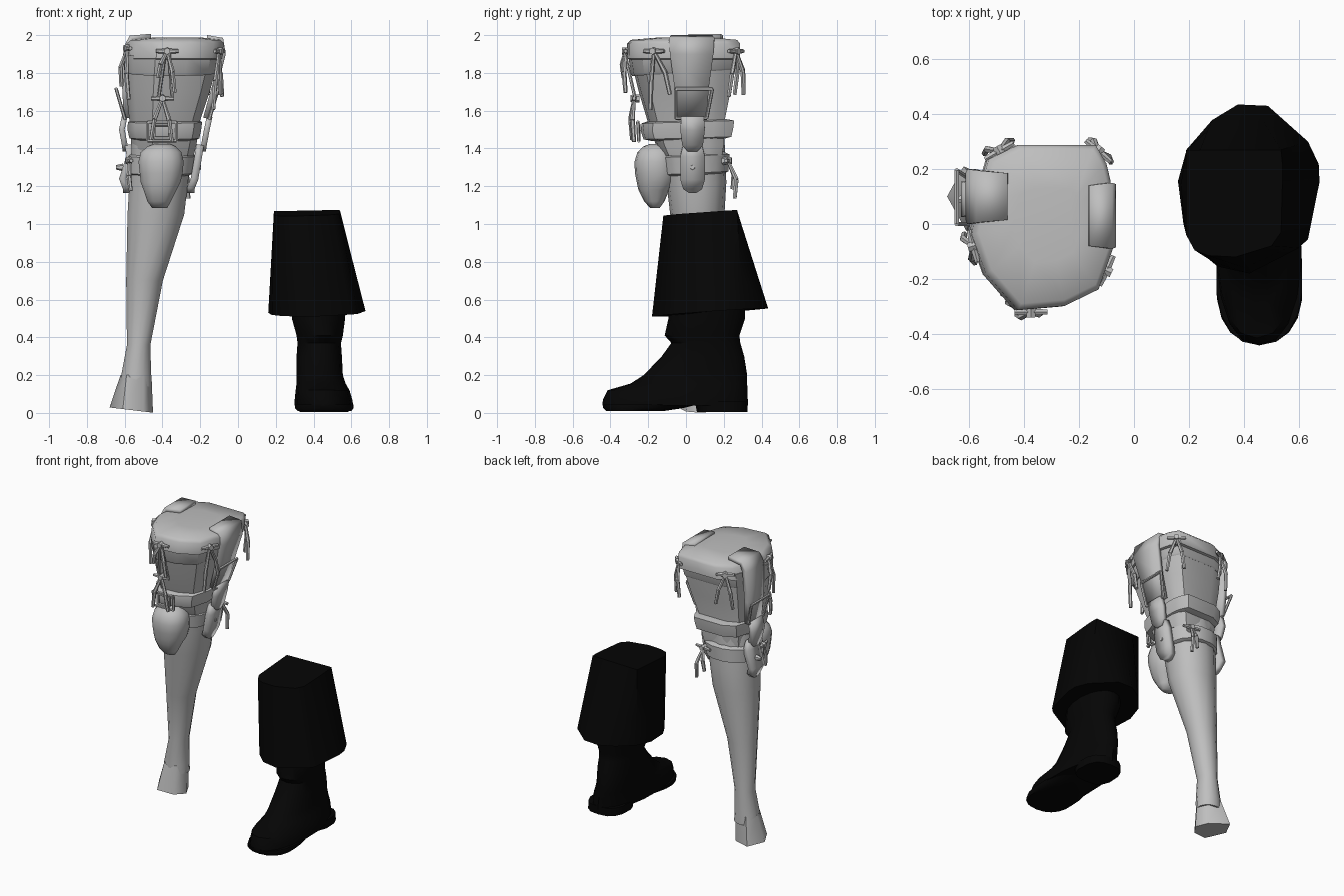
import bpy, bmesh, math
from mathutils import Vector

if "Cube" in bpy.data.objects:
    bpy.data.objects.remove(bpy.data.objects["Cube"])


def material(name, value):
    m = bpy.data.materials.new(name)
    m.use_nodes = True
    m.diffuse_color = (value, value, value, 1)
    m.node_tree.nodes["Principled BSDF"].inputs["Base Color"].default_value = (value, value, value, 1)
    return m


GREY = material("plain grey", 0.52)
BLACK = material("black leather", 0.0015)

# Rounded plan of the socket, scaled to each ring's width and depth
SOCKET = [(-.35, 1), (.75, 1), (.9, .78), (.96, .57), (1, -.24), (.79, -.75), (.31, -.95),
          (-.35, -1), (-.8, -.56), (-1, -.08), (-.92, .35), (-.76, .83)]


def finish(name, bm, mat, angle=40):
    bmesh.ops.recalc_face_normals(bm, faces=bm.faces)
    mesh = bpy.data.meshes.new(name)
    bm.to_mesh(mesh)
    bm.free()
    mesh.materials.append(mat)
    ob = bpy.data.objects.new(name, mesh)
    bpy.context.collection.objects.link(ob)
    bpy.ops.object.select_all(action='DESELECT')
    ob.select_set(True)
    bpy.context.view_layer.objects.active = ob
    bpy.ops.object.shade_smooth_by_angle(angle=math.radians(angle))
    return ob


def skin(name, rings, mat, angle=40):
    """Closed body through rings of points."""
    bm = bmesh.new()
    loops = [[bm.verts.new(p) for p in ring] for ring in rings]
    n = len(loops[0])
    for a, b in zip(loops, loops[1:]):
        for i in range(n):
            j = (i + 1) % n
            bm.faces.new((a[i], a[j], b[j], b[i]))
    bm.faces.new(loops[0])
    bm.faces.new(loops[-1])
    return finish(name, bm, mat, angle)


def oval(n, e):
    """Unit superellipse of n points; a higher e is squarer."""
    pts = []
    for i in range(n):
        a = 2 * math.pi * (i + 0.5) / n
        k = math.cos(math.pi / n) ** (2 / e)
        c, s = math.cos(a), math.sin(a)
        pts.append((math.copysign(abs(c) ** (2 / e), c) / k, math.copysign(abs(s) ** (2 / e), s) / k))
    return pts


def loft(name, rings, mat, n=16, slope=0, angle=40, plan=None, taper=0):
    """Rings are (z, x0, x1, y0, y1, squareness); slope tilts them along y, taper narrows the back."""
    out = []
    for z, x0, x1, y0, y1, e in rings:
        hx, hy = (x1 - x0) / 2, (y1 - y0) / 2
        out.append([((x0 + x1) / 2 + u * hx * (1 - taper * max(v, 0)), (y0 + y1) / 2 + v * hy,
                     z + slope * v * hy) for u, v in (plan or oval(n, e))])
    return skin(name, out, mat, angle)


def rods(name, segments, mat=GREY):
    """Thin tapered bars, each (start, end, start radius, end radius)."""
    bm = bmesh.new()
    for p, q, r0, r1 in segments:
        p, q = Vector(p), Vector(q)
        d = q - p
        rot = d.to_track_quat('Z', 'Y').to_matrix().to_4x4()
        rot.translation = (p + q) / 2
        bmesh.ops.create_cone(bm, cap_ends=True, segments=6, radius1=r0, radius2=r1,
                              depth=d.length, matrix=rot)
    return finish(name, bm, mat)


def strap(name, path, cy, thick=0.022):
    """Flat strap; path points are (x, z, half width along y)."""
    bm = bmesh.new()
    pairs = [(bm.verts.new((x, cy - w, z)), bm.verts.new((x, cy + w, z))) for x, z, w in path]
    for a, b in zip(pairs, pairs[1:]):
        bm.faces.new((a[0], a[1], b[1], b[0]))
    mod = finish(name, bm, GREY).modifiers.new("thickness", 'SOLIDIFY')
    mod.thickness = thick
    mod.offset = 0


def bow(name, p, angle, tails):
    """Toggle knot with hanging tails; each tail is (side, outward, drop)."""
    p = Vector(p)
    a = math.radians(angle)
    out = Vector((math.cos(a), math.sin(a), 0))
    side = Vector((-out.y, out.x, 0))
    segs = [(p - side * 0.06, p, 0.010, 0.015), (p, p + side * 0.06, 0.015, 0.010),
            (p - out * 0.03, p + out * 0.02, 0.022, 0.018)]
    for s, o, drop in tails:
        mid = p + side * s * 0.7 + out * (o + 0.008) + Vector((0, 0, -drop * 0.5))
        end = p + side * s + out * o + Vector((0, 0, -drop))
        segs += [(p, mid, 0.009, 0.013), (mid, end, 0.013, 0.011)]
    rods(name, segs)


def buckle(name, corners):
    rods(name, [(corners[i], corners[(i + 1) % 4], 0.009, 0.009) for i in range(4)])


# Peg leg with a flared, slanted hoof-like end
hoof = [(-.62, .21), (-.68, .10), (-.61, -.025), (-.50, .0), (-.45, .07), (-.49, .15)]
ankle = [(-.58, .165), (-.622, .10), (-.59, .025), (-.50, .02), (-.458, .08), (-.49, .155)]
skin("peg_foot", [[(x, y, 0.015 - 0.12 * (x + 0.565)) for x, y in hoof],
                  [(x, y, 0.20) for x, y in ankle]], GREY, angle=65)
loft("peg_leg", [(0.14, -0.622, -0.457, 0.02, 0.17, 2), (0.20, -0.618, -0.46, 0.015, 0.17, 2),
                 (0.36, -0.588, -0.464, 0.03, 0.165, 2), (0.70, -0.592, -0.398, -0.01, 0.17, 2),
                 (1.05, -0.585, -0.285, -0.08, 0.20, 2.1), (1.22, -0.575, -0.265, -0.10, 0.21, 2.2),
                 (1.45, -0.56, -0.24, -0.13, 0.20, 2.2)], GREY, n=14)

# Socket cup, overlapping collar and padded rim
loft("socket_cup", [(1.36, -0.56, -0.235, -0.13, 0.19, 2), (1.42, -0.565, -0.22, -0.16, 0.20, 2),
                    (1.55, -0.575, -0.20, -0.205, 0.205, 2), (1.70, -0.592, -0.15, -0.25, 0.235, 2),
                    (1.88, -0.60, -0.10, -0.295, 0.265, 2)], GREY, plan=SOCKET)
loft("socket_collar", [(1.80, -0.60, -0.12, -0.285, 0.255, 2), (1.81, -0.604, -0.11, -0.29, 0.262, 2),
                       (1.90, -0.604, -0.09, -0.305, 0.275, 2)], GREY, slope=0.06, plan=SOCKET)
loft("socket_rim", [(1.87, -0.59, -0.10, -0.295, 0.265, 2), (1.875, -0.602, -0.085, -0.315, 0.285, 2),
                    (1.955, -0.59, -0.075, -0.313, 0.287, 2), (1.975, -0.565, -0.09, -0.29, 0.27, 2),
                    (1.988, -0.44, -0.20, -0.14, 0.13, 2)], GREY, angle=50, plan=SOCKET)

# Padded belts around the cup and below it
loft("upper_belt", [(1.445, -0.55, -0.23, -0.18, 0.20, 2), (1.455, -0.575, -0.205, -0.225, 0.24, 2),
                    (1.50, -0.585, -0.195, -0.24, 0.25, 2), (1.54, -0.583, -0.19, -0.235, 0.255, 2),
                    (1.55, -0.56, -0.21, -0.20, 0.21, 2)], GREY, slope=0.03, plan=SOCKET)
loft("lower_belt", [(1.26, -0.565, -0.255, -0.10, 0.20, 2.2), (1.27, -0.58, -0.24, -0.12, 0.225, 2.3),
                    (1.36, -0.58, -0.225, -0.13, 0.23, 2.3), (1.375, -0.56, -0.24, -0.11, 0.20, 2.2)],
     GREY, slope=0.05)

# Side straps folded over the rim, with tongues and buckles
strap("inner_strap", [(-0.165, 1.985, 0.11), (-0.09, 1.975, 0.12), (-0.08, 1.90, 0.115),
                      (-0.125, 1.72, 0.09), (-0.17, 1.56, 0.08)], 0.03, 0.03)
strap("outer_strap", [(-0.46, 1.992, 0.085), (-0.565, 1.985, 0.095), (-0.592, 1.93, 0.10),
                      (-0.598, 1.72, 0.085), (-0.59, 1.56, 0.075)], 0.10, 0.03)
for label, cy, top, mid, low, sign in (("inner", 0.035, -0.15, -0.18, -0.25, 1),
                                       ("outer", 0.09, -0.60, -0.60, -0.59, -1)):
    strap(label + "_upper_tongue", [(top, 1.57, 0.06), (mid + 0.015 * sign, 1.50, 0.065),
                                    (mid, 1.42, 0.055), (mid - 0.005 * sign, 1.385, 0.025)], cy, 0.03)
    strap(label + "_lower_tongue", [(mid - 0.02 * sign, 1.42, 0.05), (mid - 0.03 * sign, 1.36, 0.065),
                                    (low + 0.02 * sign, 1.24, 0.065), (low, 1.19, 0.05),
                                    (low, 1.165, 0.02)], cy, 0.04)
    buckle(label + "_side_buckle", [(top + 0.045 * sign, cy - 0.09, 1.715), (top + 0.045 * sign, cy + 0.105, 1.715),
                                    (top, cy + 0.075, 1.56), (top, cy - 0.09, 1.56)])
    rods(label + "_stud", [((low + 0.02 * sign, cy, 1.30), (low + 0.055 * sign, cy, 1.30), 0.02, 0.012)])

# Front buckle with the cords that run down into it
buckle("front_buckle", [(-0.48, -0.255, 1.54), (-0.325, -0.255, 1.54),
                        (-0.325, -0.25, 1.44), (-0.48, -0.25, 1.44)])
buckle("front_buckle_inner", [(-0.445, -0.25, 1.525), (-0.36, -0.25, 1.525),
                              (-0.36, -0.25, 1.455), (-0.445, -0.25, 1.455)])
rods("front_cords", [((-0.385, -0.325, 1.91), (-0.42, -0.27, 1.67), 0.009, 0.009),
                     ((-0.365, -0.325, 1.91), (-0.35, -0.27, 1.67), 0.009, 0.009)])

# Tied bows around the rim, on the front and on the lower belt
bow("front_rim_bow", (-0.375, -0.32, 1.915), -90, [(-0.05, 0.01, 0.14), (0.04, 0.0, 0.22)])
bow("front_lower_bow", (-0.40, -0.275, 1.665), -90, [(-0.06, 0.01, 0.22), (0.05, 0.0, 0.23)])
bow("front_inner_bow", (-0.10, -0.17, 1.915), -25, [(-0.03, -0.02, 0.31), (0.08, -0.03, 0.23)])
bow("back_inner_bow", (-0.13, 0.265, 1.915), 50, [(-0.06, 0.0, 0.24), (0.05, 0.01, 0.23)])
bow("back_outer_bow", (-0.49, 0.265, 1.915), 120, [(-0.06, 0.01, 0.20), (0.05, 0.02, 0.23)])
bow("front_outer_bow", (-0.585, -0.08, 1.93), 195, [(-0.05, 0.02, 0.20), (0.06, 0.01, 0.27)])
bow("lower_back_bow", (-0.29, 0.222, 1.335), 80, [(-0.02, 0.04, 0.20), (0.03, 0.02, 0.15)])
bow("lower_outer_bow", (-0.575, -0.03, 1.335), 190, [(-0.03, -0.01, 0.14), (0.04, 0.0, 0.16)])

# Skull-shaped knee ornament
loft("knee_skull", [(1.085, -0.455, -0.375, -0.19, -0.14, 2), (1.12, -0.48, -0.355, -0.22, -0.115, 2.2),
                    (1.18, -0.50, -0.325, -0.25, -0.09, 2.3), (1.22, -0.515, -0.305, -0.258, -0.06, 2.2),
                    (1.27, -0.52, -0.293, -0.268, -0.05, 2.2), (1.33, -0.527, -0.288, -0.27, -0.05, 2.2),
                    (1.38, -0.515, -0.30, -0.255, -0.06, 2.2), (1.41, -0.48, -0.33, -0.225, -0.085, 2),
                    (1.424, -0.44, -0.36, -0.19, -0.12, 2)], GREY, n=14, angle=60)

# Trouser cuff: squarish at the knee, round and wide at the hem
hem = [(.378, .435), (.487, .43), (.633, .30), (.672, .218), (.675, .153), (.633, -.055), (.60, -.087),
       (.42, -.18), (.305, -.155), (.225, -.084), (.18, 0), (.16, .156), (.193, .273), (.284, .378)]
knee = [(.33, .27), (.44, .27), (.535, .27), (.54, .22), (.54, .15), (.535, -.03), (.50, -.08),
        (.37, -.12), (.27, -.115), (.22, -.095), (.19, -.04), (.19, .12), (.19, .27), (.24, .27)]


def cuff_ring(t, scale=1.0):
    pts = []
    for (hx, hy), (kx, ky) in zip(hem, knee):
        x, y = hx + (kx - hx) * t, hy + (ky - hy) * t
        z = 0.53 + 0.53 * t + 0.07 * (y - 0.1) + 0.02 * (x - 0.4)
        pts.append((0.42 + (x - 0.42) * scale, 0.12 + (y - 0.12) * scale, z))
    return pts


skin("trouser_cuff", [cuff_ring(0, 0.6), cuff_ring(0), cuff_ring(0.35), cuff_ring(1)], BLACK)

# Boot shaft flowing into the foot
loft("boot", [(0.56, 0.285, 0.57, -0.09, 0.31, 2.2), (0.50, 0.285, 0.567, -0.09, 0.31, 2.2),
              (0.41, 0.31, 0.555, -0.11, 0.28, 2.2), (0.37, 0.315, 0.545, -0.075, 0.285, 2.2),
              (0.30, 0.31, 0.55, -0.125, 0.305, 2.2), (0.20, 0.31, 0.555, -0.22, 0.32, 2.2),
              (0.155, 0.31, 0.57, -0.29, 0.32, 2.3), (0.12, 0.305, 0.59, -0.41, 0.32, 2.4),
              (0.07, 0.30, 0.605, -0.435, 0.322, 2.3), (0.04, 0.30, 0.61, -0.437, 0.322, 2.3)],
     BLACK, n=18, taper=0.12)

# Sole and heel with an arch between them
loft("boot_sole", [(0.045, 0.30, 0.612, -0.438, 0.06, 2.3), (0.025, 0.302, 0.612, -0.435, -0.02, 2.3),
                   (0.01, 0.315, 0.60, -0.42, -0.12, 2.3)], BLACK, n=18)
loft("boot_heel", [(0.06, 0.325, 0.585, 0.05, 0.322, 2.8), (0.005, 0.325, 0.585, 0.06, 0.322, 2.8)],
     BLACK, n=14, taper=0.1)
